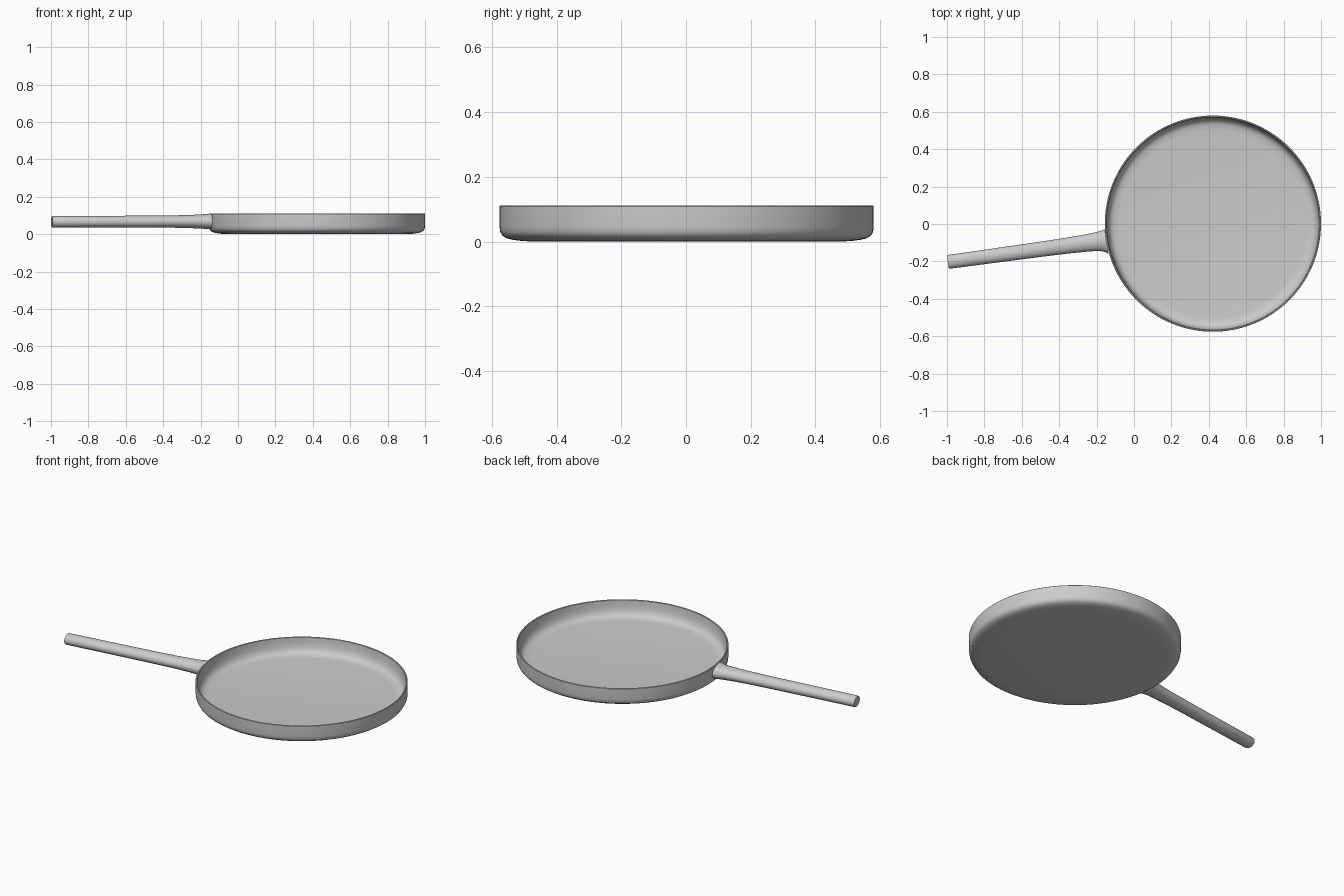
import bpy, math
from mathutils import Vector

if "Cube" in bpy.data.objects:
    bpy.data.objects.remove(bpy.data.objects["Cube"])

CENTRE = Vector((0.422, 0.002, 0))


def loft(name, rings, close=False, caps=False):
    """Join rings of equal point count into a smooth shaded skin."""
    n, m = len(rings[0]), len(rings)
    verts = [p for ring in rings for p in ring]
    faces = []
    for i in range(m if close else m - 1):
        a, b = i * n, ((i + 1) % m) * n
        for k in range(n):
            j = (k + 1) % n
            faces.append((a + k, a + j, b + j, b + k))
    if caps:
        faces.append(tuple(reversed(range(n))))
        faces.append(tuple(range((m - 1) * n, m * n)))
    mesh = bpy.data.meshes.new(name)
    mesh.from_pydata(verts, [], faces)
    ob = bpy.data.objects.new(name, mesh)
    bpy.context.collection.objects.link(ob)
    bpy.ops.object.select_all(action='DESELECT')
    ob.select_set(True)
    bpy.context.view_layer.objects.active = ob
    bpy.ops.object.shade_smooth_by_angle(angle=math.radians(35))
    return ob


# Pan body: underside, rounded corner, outer wall, rim, inner wall, floor (radius, z)
profile = [(0.47, 0.0), (0.51, 0.002), (0.54, 0.006), (0.558, 0.011),
           (0.570, 0.019), (0.576, 0.030), (0.578, 0.045),
           (0.578, 0.109), (0.576, 0.111), (0.571, 0.111), (0.569, 0.109),
           (0.567, 0.085), (0.563, 0.060), (0.556, 0.040), (0.545, 0.027),
           (0.530, 0.020), (0.50, 0.017)]
SEG = 128
body_rings = [[CENTRE + Vector((r * math.cos(2 * math.pi * k / SEG),
                                r * math.sin(2 * math.pi * k / SEG), z))
               for k in range(SEG)] for r, z in profile]
loft("pan_body", body_rings, caps=True)

# Handle: (distance from tip, half width, half height, sideways shift)
start = Vector((-0.995, -0.203, 0.066))
end = Vector((-0.147, -0.087, 0.068))
axis = (end - start).normalized()
side = Vector((-axis.y, axis.x, 0))
length = (end - start).length
stations = [(0.0, 0.034, 0.028, 0), (0.002, 0.036, 0.030, 0),
            (0.006, 0.037, 0.0315, 0), (0.30, 0.039, 0.0315, 0),
            (0.55, 0.041, 0.032, 0), (0.66, 0.043, 0.033, 0),
            (0.74, 0.046, 0.035, 0), (0.79, 0.049, 0.037, 0),
            (0.82, 0.053, 0.039, -0.001), (0.842, 0.059, 0.041, -0.003),
            (length, 0.066, 0.042, -0.006)]
handle_rings = []
for d, w, h, s in stations:
    c = start + axis * d
    handle_rings.append([c + side * (s + w * math.cos(2 * math.pi * k / 40))
                         + Vector((0, 0, h * math.sin(2 * math.pi * k / 40)))
                         for k in range(40)])
loft("handle", handle_rings, caps=True)
